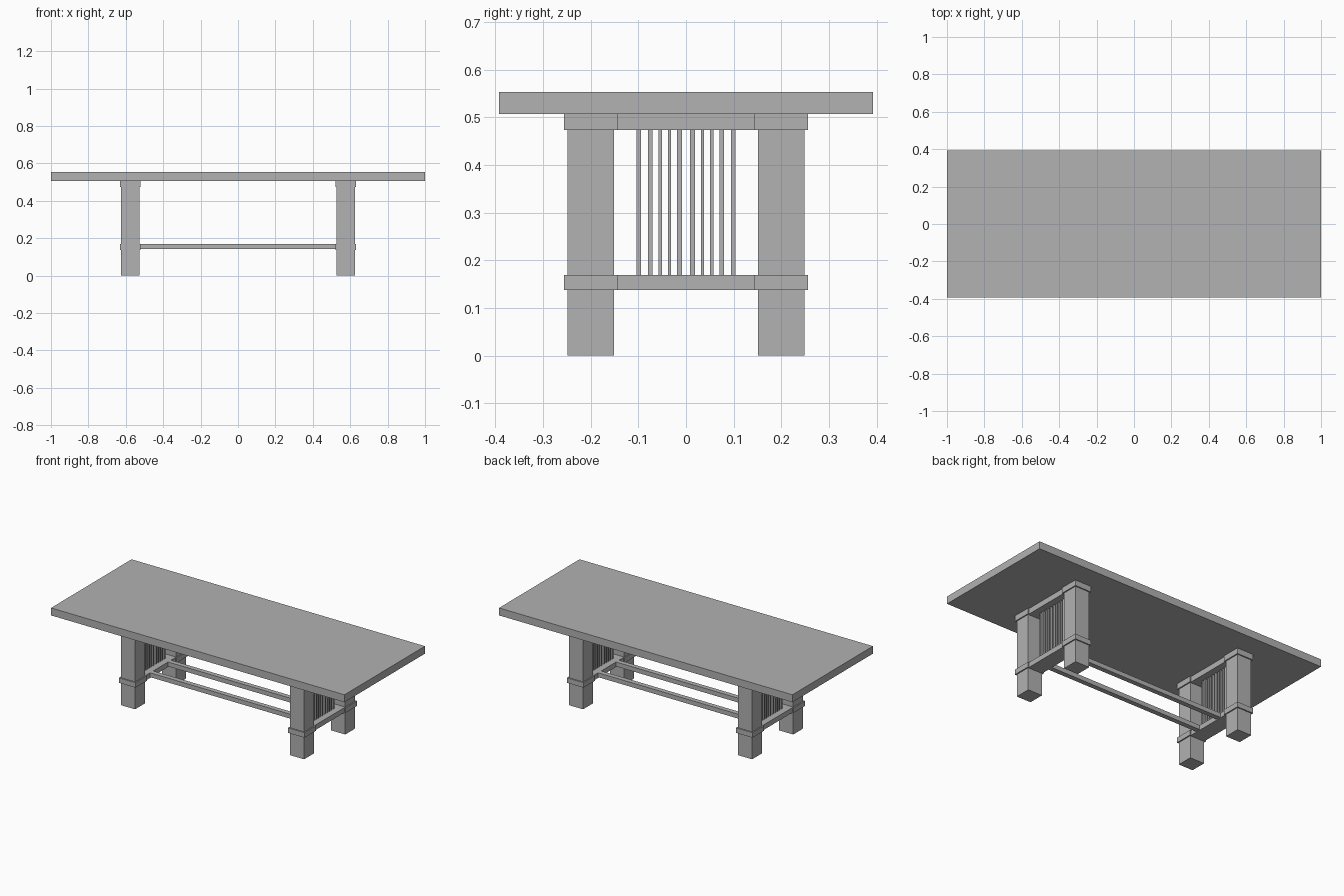
import bpy
import bmesh
from mathutils import Vector

cube = bpy.data.objects.get("Cube")
if cube:
    bpy.data.objects.remove(cube, do_unlink=True)

grey = bpy.data.materials.new("plain grey")
grey.use_nodes = True
grey.diffuse_color = (0.445, 0.445, 0.445, 1)
grey.node_tree.nodes["Principled BSDF"].inputs["Base Color"].default_value = grey.diffuse_color


def box(name, x, y, z):
    """Add a flat-faced box from its (low, high) range on each axis."""
    size = Vector([b - a for a, b in (x, y, z)])
    centre = Vector([(a + b) / 2 for a, b in (x, y, z)])
    bm = bmesh.new()
    bmesh.ops.create_cube(bm, size=1)
    bmesh.ops.scale(bm, vec=size, verts=bm.verts)
    mesh = bpy.data.meshes.new(name)
    bm.to_mesh(mesh)
    bm.free()
    mesh.materials.append(grey)
    obj = bpy.data.objects.new(name, mesh)
    obj.location = centre
    bpy.context.collection.objects.link(obj)
    return obj


def around(c, width):
    return (c - width / 2, c + width / 2)


LEG_X, LEG_Y = 0.576, 0.2
LEG_W, COLLAR_W = 0.097, 0.112
TOP_Z = (0.507, 0.553)
UPPER_Z = (0.473, TOP_Z[0])
LOWER_Z = (0.138, 0.169)

# Table top
box("table_top", (-1, 1), (-0.392, 0.392), TOP_Z)

# Half of the slat pattern: distance from the middle and width
slats = [(0.0135, 0.01), (0.035, 0.006), (0.054, 0.007), (0.075, 0.01), (0.099, 0.01)]

for sx, side in ((-1, "right"), (1, "left")):
    cx = sx * LEG_X
    for sy, end in ((-1, "front"), (1, "back")):
        cy = sy * LEG_Y
        # Square leg with a collar at the rail and one under the top
        box(f"{end}_{side}_leg", around(cx, LEG_W), around(cy, LEG_W), (0, TOP_Z[0]))
        for label, z in (("lower", LOWER_Z), ("upper", UPPER_Z)):
            box(f"{end}_{side}_{label}_collar", around(cx, COLLAR_W), around(cy, COLLAR_W), z)
        # Slats between the rails
        for i, (offset, width) in enumerate(slats):
            box(f"{end}_{side}_slat_{i + 1}", around(cx, 0.02),
                around(sy * offset, width), (LOWER_Z[1], UPPER_Z[0]))
    # Cross rails joining the two legs
    reach = LEG_Y - COLLAR_W / 2
    for label, z in (("lower", LOWER_Z), ("upper", UPPER_Z)):
        box(f"{side}_{label}_rail", around(cx, LEG_W), (-reach, reach), z)

# Long stretchers joining the lower rails
inner = LEG_X - LEG_W / 2
for sy, end in ((-1, "front"), (1, "back")):
    box(f"{end}_stretcher", (-inner, inner), around(sy * 0.087, 0.03), (0.142, LOWER_Z[1]))
